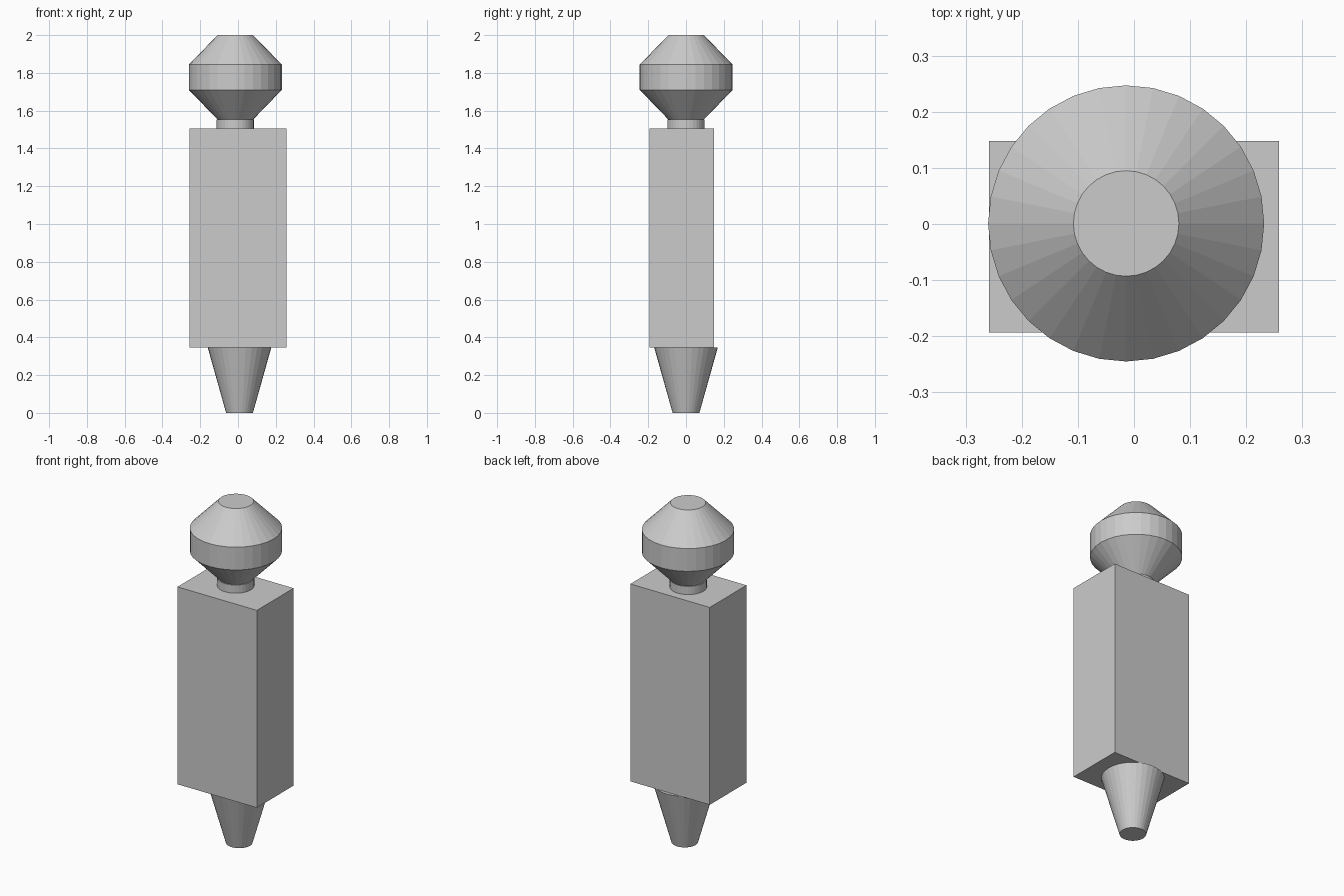
import bpy, bmesh, math
from mathutils import Matrix, Vector

if "Cube" in bpy.data.objects:
    bpy.data.objects.remove(bpy.data.objects["Cube"])

SIDES = 32


def finish(name, bm):
    bmesh.ops.recalc_face_normals(bm, faces=bm.faces)
    mesh = bpy.data.meshes.new(name)
    bm.to_mesh(mesh)
    bm.free()
    obj = bpy.data.objects.new(name, mesh)
    bpy.context.collection.objects.link(obj)
    return obj


def lathe(name, cx, cy, profile):
    """Capped, flat-faced turned part from (radius, z) pairs."""
    bm = bmesh.new()
    rings = []
    for r, z in profile:
        rings.append([bm.verts.new((cx + r * math.cos(2 * math.pi * i / SIDES),
                                    cy + r * math.sin(2 * math.pi * i / SIDES), z))
                      for i in range(SIDES)])
    for a, b in zip(rings, rings[1:]):
        for i in range(SIDES):
            j = (i + 1) % SIDES
            bm.faces.new((a[i], a[j], b[j], b[i]))
    bm.faces.new(rings[0])
    bm.faces.new(rings[-1])
    return finish(name, bm)


def box(name, lo, hi):
    lo, hi = Vector(lo), Vector(hi)
    bm = bmesh.new()
    bmesh.ops.create_cube(bm, size=1, matrix=Matrix.Translation((lo + hi) / 2)
                          @ Matrix.Diagonal((hi - lo).to_4d()))
    for v in bm.verts:  # exact corners
        v.co = [h if c > m else l for c, m, l, h in zip(v.co, (lo + hi) / 2, lo, hi)]
    return finish(name, bm)


# Tapered foot, slightly wider than the body at the back
lathe("tapered_foot", 0.008, 0.0, [(0.071, 0.0), (0.168, 0.345)])

# Rectangular body, set a little towards the front
box("body_block", (-0.258, -0.193, 0.345), (0.258, 0.148, 1.505))

# Short neck
lathe("neck", -0.015, 0.0, [(0.099, 1.505), (0.099, 1.553)])

# Double-cone head with a straight band
lathe("head", -0.014, 0.001,
      [(0.094, 1.553), (0.246, 1.71), (0.246, 1.844), (0.094, 2.0)])
